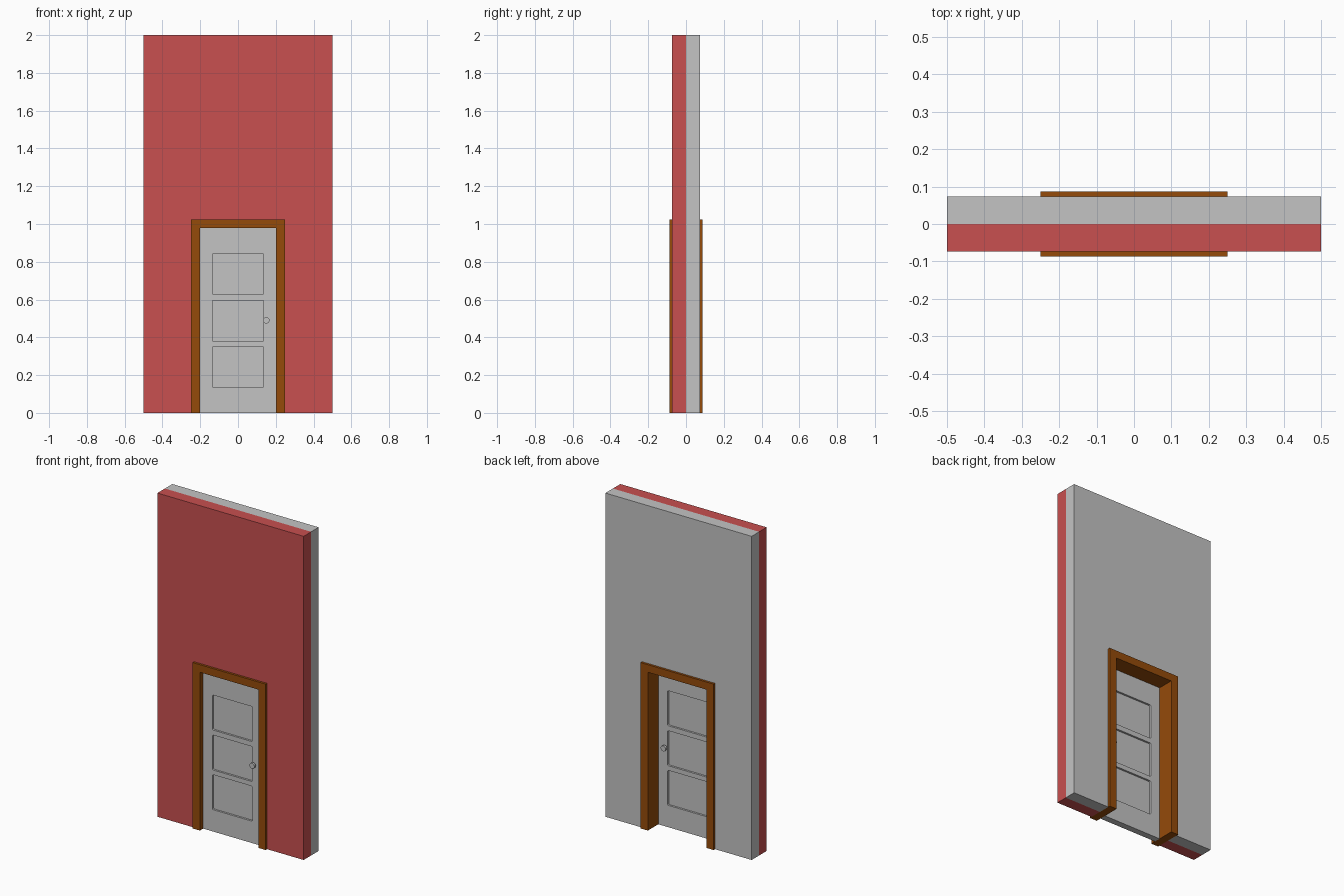
import bpy, bmesh, math
from mathutils import Matrix

if "Cube" in bpy.data.objects:
    bpy.data.objects.remove(bpy.data.objects["Cube"])


def material(name, rgb):
    m = bpy.data.materials.new(name)
    m.diffuse_color = (*rgb, 1)
    m.use_nodes = True
    m.node_tree.nodes["Principled BSDF"].inputs["Base Color"].default_value = m.diffuse_color
    return m


RED = material("red wall paint", (0.58, 0.08, 0.08))
GREY = material("light grey", (0.55, 0.55, 0.55))
BROWN = material("brown wood", (0.30, 0.07, 0.003))


def make_object(name, bm, mat):
    bmesh.ops.recalc_face_normals(bm, faces=bm.faces)
    mesh = bpy.data.meshes.new(name)
    bm.to_mesh(mesh)
    bm.free()
    mesh.materials.append(mat)
    obj = bpy.data.objects.new(name, mesh)
    bpy.context.collection.objects.link(obj)
    return obj


def arch(name, half_w, top, hole_w, hole_top, y0, y1, mat):
    """Slab with a doorway, extruded from y0 to y1."""
    outline = [(-half_w, 0), (-half_w, top), (half_w, top), (half_w, 0),
               (hole_w, 0), (hole_w, hole_top), (-hole_w, hole_top), (-hole_w, 0)]
    bm = bmesh.new()
    face = bm.faces.new([bm.verts.new((x, y0, z)) for x, z in outline])
    ext = bmesh.ops.extrude_face_region(bm, geom=[face])
    verts = [v for v in ext["geom"] if isinstance(v, bmesh.types.BMVert)]
    bmesh.ops.translate(bm, verts=verts, vec=(0, y1 - y0, 0))
    return make_object(name, bm, mat)


def box(name, x, y, z, mat, corner=0):
    """Box from (min, max) ranges, optionally rounding the edges along y."""
    bm = bmesh.new()
    bmesh.ops.create_cube(bm, size=1)
    for v in bm.verts:
        v.co = [r[0] if c < 0 else r[1] for c, r in zip(v.co, (x, y, z))]
    if corner:
        edges = [e for e in bm.edges if abs(e.verts[0].co.y - e.verts[1].co.y) > 1e-4]
        bmesh.ops.bevel(bm, geom=edges, offset=corner, segments=3, profile=0.5,
                        affect='EDGES')
    return make_object(name, bm, mat)


# Two-layer wall and the frame lining its doorway
WALL, FRAME = 0.073, 0.087
arch("front_wall", 0.5, 2.0, 0.25, 1.025, -WALL, 0, RED)
arch("back_wall", 0.5, 2.0, 0.25, 1.025, 0, WALL, GREY)
arch("door_frame", 0.25, 1.025, 0.2, 0.978, -FRAME, FRAME, BROWN)

# Door leaf with three recessed panels on each side
DOOR_FRONT, DOOR_BACK, RECESS = -0.055, -0.015, 0.012
door = box("door", (-0.2, 0.2), (DOOR_FRONT, DOOR_BACK), (0, 0.978), GREY)
for z in (0.135, 0.38, 0.627):
    for y in ((DOOR_FRONT - 0.02, DOOR_FRONT + RECESS),
              (DOOR_BACK - RECESS, DOOR_BACK + 0.02)):
        cutter = box("panel_cutter", (-0.136, 0.136), y, (z, z + 0.216), GREY, 0.006)
        cutter.hide_render = True
        mod = door.modifiers.new("panel", 'BOOLEAN')
        mod.object, mod.operation, mod.solver = cutter, 'DIFFERENCE', 'EXACT'
        bpy.context.view_layer.objects.active = door
        bpy.ops.object.modifier_apply(modifier=mod.name)
        bpy.data.objects.remove(cutter)

# Round knob on a short stem, on each side of the door
for name, y, side in (("front_knob", DOOR_FRONT, -1), ("back_knob", DOOR_BACK, 1)):
    bm = bmesh.new()
    for radius, start, end in ((0.008, -0.002, 0.012), (0.017, 0.01, 0.024)):
        spot = Matrix.Translation((0.15, y + side * (start + end) / 2, 0.49))
        bmesh.ops.create_cone(bm, cap_ends=True, segments=24, radius1=radius,
                              radius2=radius, depth=end - start,
                              matrix=spot @ Matrix.Rotation(math.pi / 2, 4, 'X'))
    knob = make_object(name, bm, GREY)
    bpy.ops.object.select_all(action='DESELECT')
    knob.select_set(True)
    bpy.context.view_layer.objects.active = knob
    bpy.ops.object.shade_smooth_by_angle(angle=math.radians(35))
